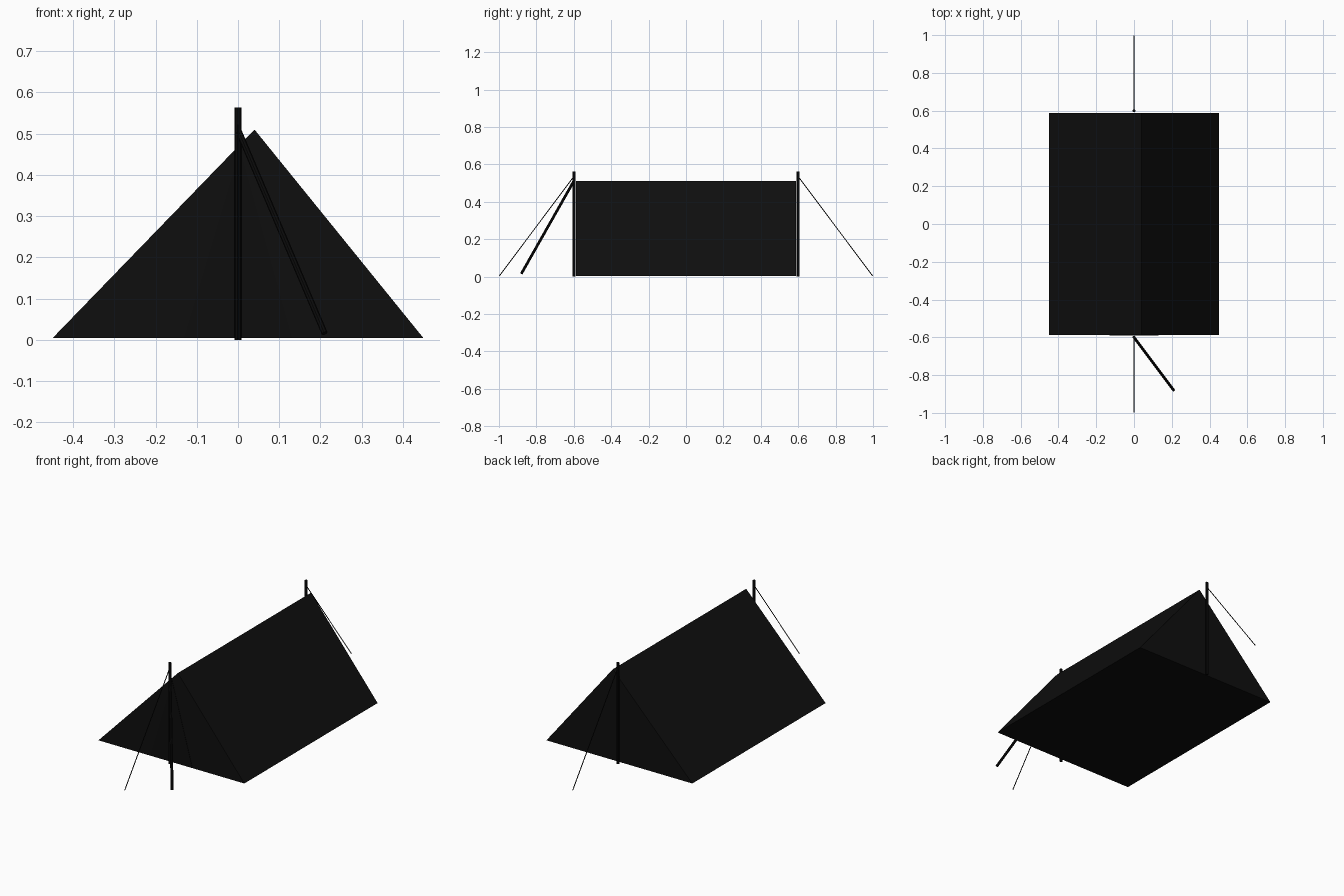
import bpy
from mathutils import Vector

if "Cube" in bpy.data.objects:
    bpy.data.objects.remove(bpy.data.objects["Cube"])


def material(name, v):
    m = bpy.data.materials.new(name)
    m.diffuse_color = (v, v, v, 1)
    m.use_nodes = True
    m.node_tree.nodes["Principled BSDF"].inputs["Base Color"].default_value = m.diffuse_color
    return m


FABRIC = material("black fabric", 0.0045)
DOOR = material("dark door fabric", 0.004)
POLE = material("black pole", 0.003)


def prism(name, profile, y0, y1, mat):
    """Extrude an x-z profile along y."""
    n = len(profile)
    verts = [(x, y, z) for y in (y0, y1) for x, z in profile]
    faces = [tuple(range(n)), tuple(reversed(range(n, 2 * n)))]
    faces += [(i, n + i, n + (i + 1) % n, (i + 1) % n) for i in range(n)]
    me = bpy.data.meshes.new(name)
    me.from_pydata(verts, [], faces)
    me.materials.append(mat)
    ob = bpy.data.objects.new(name, me)
    bpy.context.collection.objects.link(ob)
    return ob


def rod(name, a, b, radius, sides=8):
    """Cylinder between two points."""
    a, b = Vector(a), Vector(b)
    d = b - a
    bpy.ops.mesh.primitive_cylinder_add(vertices=sides, radius=radius,
                                        depth=d.length, location=(a + b) / 2)
    ob = bpy.context.object
    ob.name = name
    ob.rotation_mode = 'QUATERNION'
    ob.rotation_quaternion = d.to_track_quat('Z', 'Y')
    ob.data.materials.append(POLE)
    bpy.ops.object.shade_smooth_by_angle()


# Tent body with the ridge slightly off centre
prism("tent_body", [(-0.45, 0.004), (0.45, 0.004), (0.04, 0.51)], -0.587, 0.587, FABRIC)

# Entrance panel on the front wall
prism("entrance_panel", [(-0.13, 0.006), (0.13, 0.006), (0.005, 0.46)], -0.589, -0.587, DOOR)

# Upright poles and guy lines at both ends
for side, s in (("front", -1), ("back", 1)):
    rod(side + "_pole", (0, s * 0.6, 0), (0, s * 0.6, 0.563), 0.008)
    rod(side + "_guy_line", (0, s * 0.6, 0.535), (0, s * 0.998, 0.003), 0.0023, 6)

# Leaning pole at the entrance
rod("leaning_pole", (0, -0.6, 0.51), (0.21, -0.88, 0.016), 0.0075)
